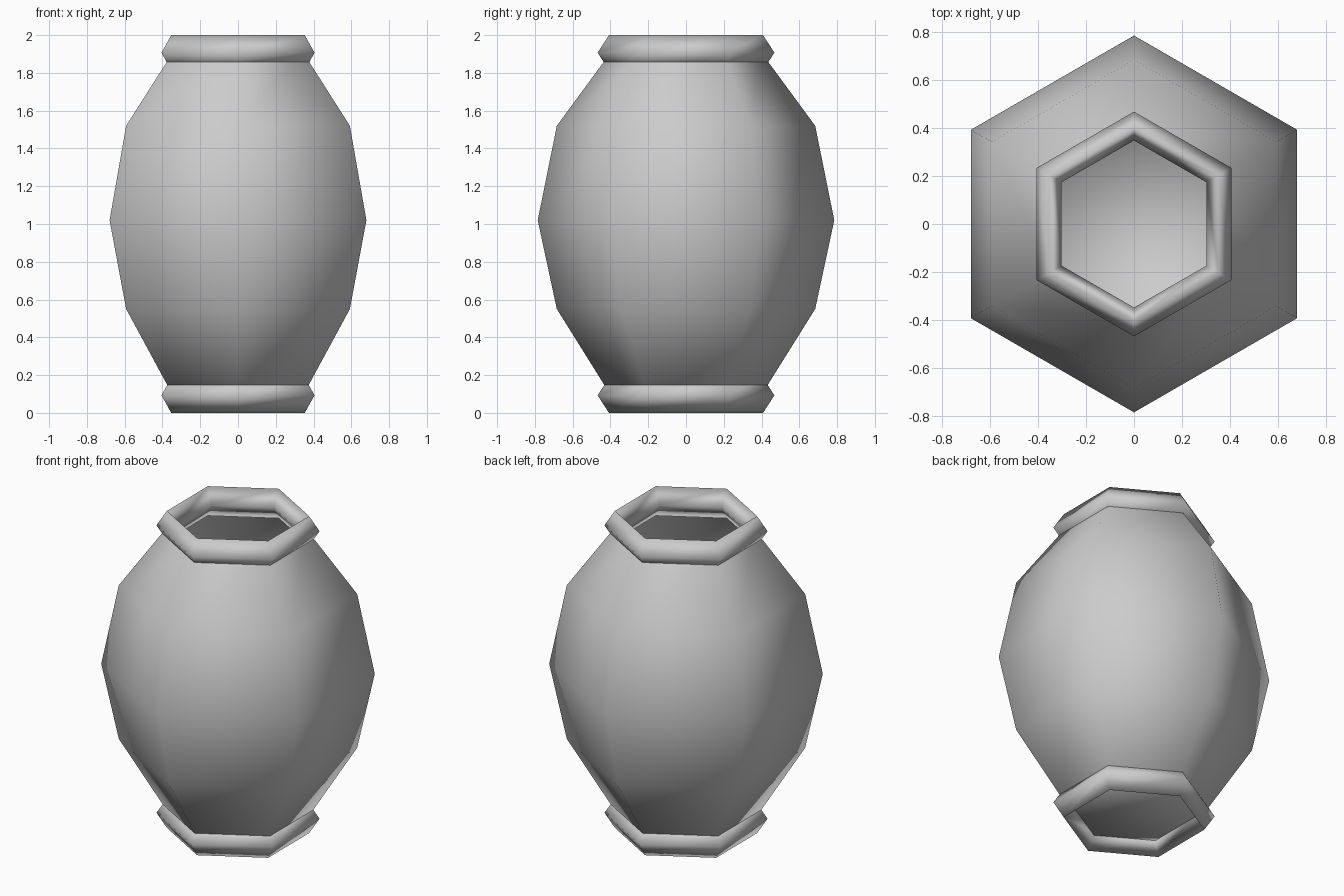
import bpy
import bmesh
from math import sin, cos, tau

SIDES = 6

cube = bpy.data.objects.get("Cube")
if cube:
    bpy.data.objects.remove(cube, do_unlink=True)

# One plain grey for the whole vessel
grey = bpy.data.materials.new("plain grey")
grey.use_nodes = True
grey.diffuse_color = (0.6, 0.6, 0.6, 1)
bsdf = next(n for n in grey.node_tree.nodes if n.type == 'BSDF_PRINCIPLED')
bsdf.inputs["Base Color"].default_value = grey.diffuse_color


def revolve(name, profile, closed=False, floor=False):
    """Sweep (radius, height) points round z, with corners on the y axis."""
    bm = bmesh.new()
    loops = []
    for r, z in profile:
        angles = [tau * (i + 0.5) / SIDES for i in range(SIDES)]
        loops.append([bm.verts.new((r * cos(a), r * sin(a), z)) for a in angles])
    pairs = list(zip(loops, loops[1:]))
    if closed:
        pairs.append((loops[-1], loops[0]))
    for low, high in pairs:
        for i in range(SIDES):
            j = (i + 1) % SIDES
            bm.faces.new((low[i], low[j], high[j], high[i]))
    if floor:
        bm.faces.new(loops[0][::-1])
    bmesh.ops.recalc_face_normals(bm, faces=bm.faces)
    for face in bm.faces:
        face.smooth = True
    mesh = bpy.data.meshes.new(name)
    bm.to_mesh(mesh)
    bm.free()
    mesh.materials.append(grey)
    obj = bpy.data.objects.new(name, mesh)
    bpy.context.collection.objects.link(obj)
    return obj


def ring(name, height):
    """Six-sided ring with a diamond cross-section."""
    mid, half_width, half_height = 0.408, 0.06, 0.093
    diamond = [(mid + half_width, height), (mid, height + half_height),
               (mid - half_width, height), (mid, height - half_height)]
    return revolve(name, diamond, closed=True)


# Bulging thin-walled body, open at the top with a flat floor
revolve("vessel_body", [(0.39, 0.08), (0.684, 0.55), (0.785, 1.02),
                        (0.684, 1.52), (0.39, 1.92)], floor=True)

# Mouth and foot rings
ring("mouth_ring", 1.907)
ring("foot_ring", 0.093)
